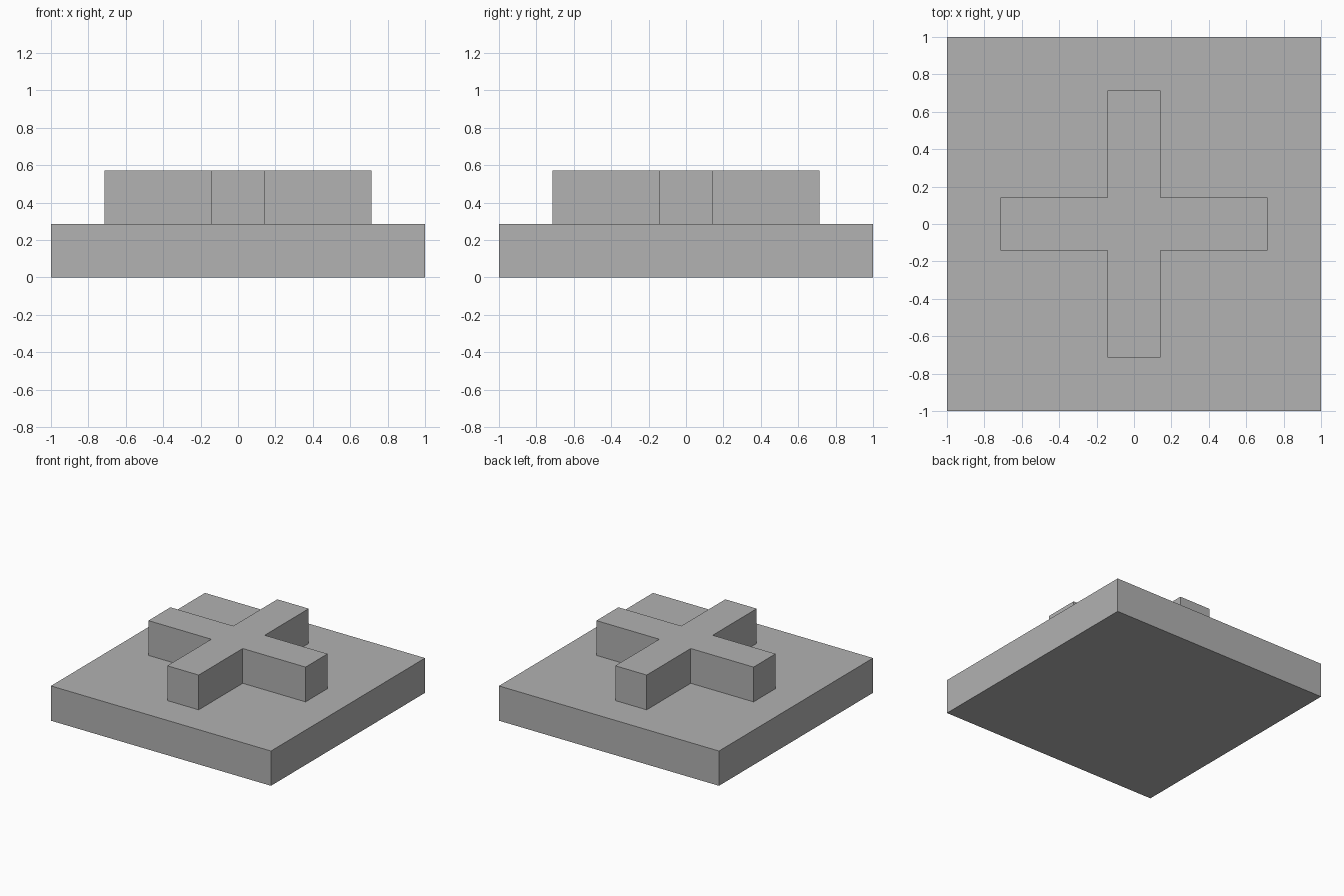
import bpy
import bmesh

cube = bpy.data.objects.get("Cube")
if cube:
    bpy.data.objects.remove(cube, do_unlink=True)

UNIT = 2 / 7           # thickness of the slab and of the cross bars
ARM = 2.5 * UNIT       # reach of each cross arm from the centre
HALF = UNIT / 2        # half width of a cross arm

# Single plain grey
grey = bpy.data.materials.new("plain_grey")
grey.use_nodes = True
color = (0.445, 0.445, 0.445, 1)
grey.diffuse_color = color
grey.node_tree.nodes["Principled BSDF"].inputs["Base Color"].default_value = color


def extruded(name, outline, bottom, height):
    """Closed prism raised from a counter-clockwise outline."""
    bm = bmesh.new()
    face = bm.faces.new([bm.verts.new((x, y, bottom)) for x, y in outline])
    top = bmesh.ops.extrude_face_region(bm, geom=[face], use_keep_orig=True)
    verts = [v for v in top["geom"] if isinstance(v, bmesh.types.BMVert)]
    bmesh.ops.translate(bm, verts=verts, vec=(0, 0, height))
    bmesh.ops.recalc_face_normals(bm, faces=bm.faces)
    mesh = bpy.data.meshes.new(name)
    bm.to_mesh(mesh)
    bm.free()
    mesh.materials.append(grey)
    obj = bpy.data.objects.new(name, mesh)
    bpy.context.collection.objects.link(obj)
    return obj


# Square slab
extruded("base_slab", [(-1, -1), (1, -1), (1, 1), (-1, 1)], 0, UNIT)

# Raised cross: one arm's three corners, turned a quarter at a time
corners = [(ARM, -HALF), (ARM, HALF), (HALF, HALF)]
cross = []
for _ in range(4):
    cross += corners
    corners = [(-y, x) for x, y in corners]
extruded("raised_cross", cross, UNIT, UNIT)
